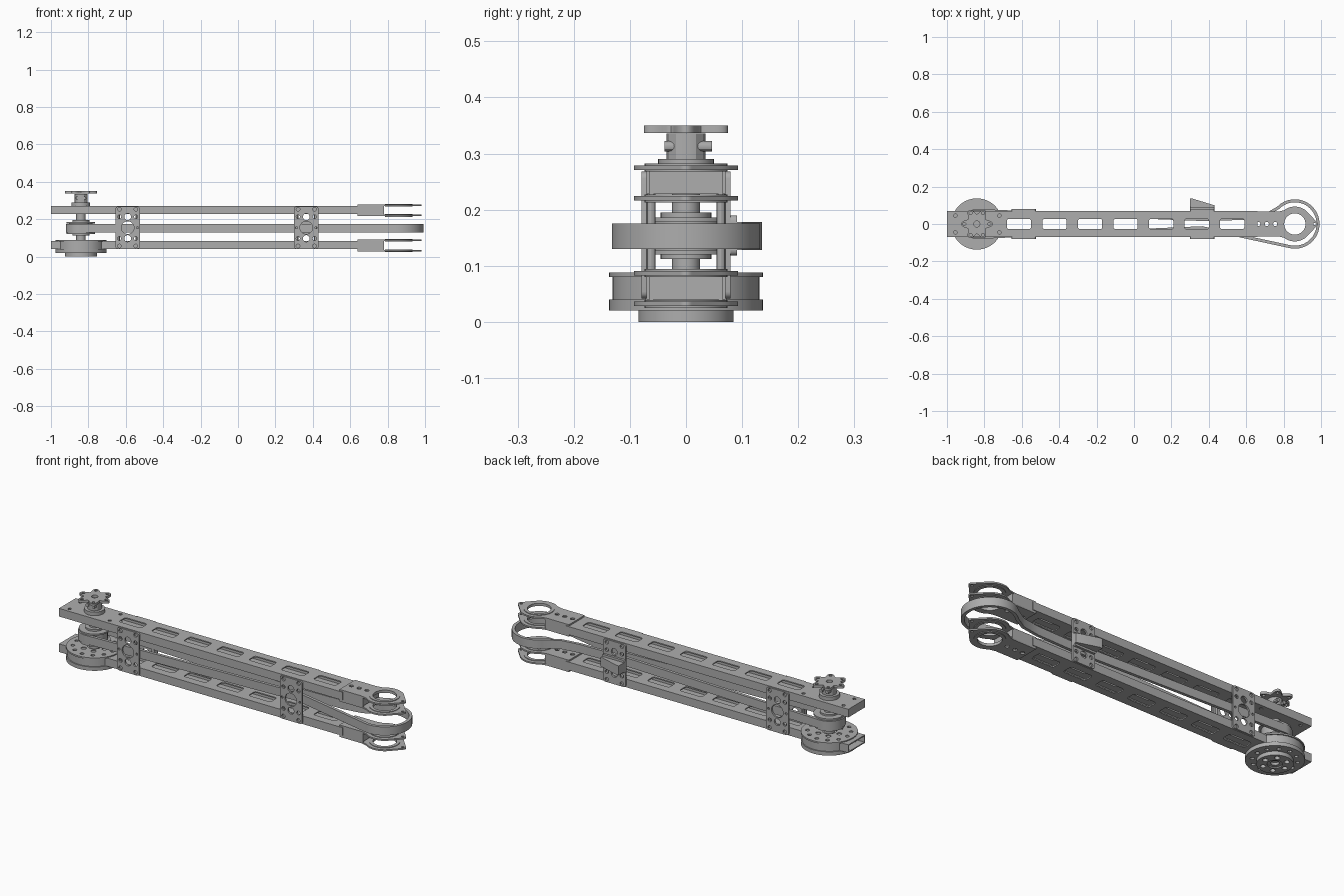
import bpy, bmesh, math
from math import cos, sin, pi, radians

if "Cube" in bpy.data.objects:
    bpy.data.objects.remove(bpy.data.objects["Cube"])

mat = bpy.data.materials.new("plain grey")
mat.diffuse_color = (0.42, 0.42, 0.42, 1)
mat.use_nodes = True
mat.node_tree.nodes["Principled BSDF"].inputs["Base Color"].default_value = mat.diffuse_color


def circle(x, y, r, n=24):
    return [(x + r * cos(2 * pi * i / n), y + r * sin(2 * pi * i / n)) for i in range(n)]


def arc(x, y, r, a0, a1, n=16):
    return [(x + r * cos(radians(a0 + (a1 - a0) * i / n)),
             y + r * sin(radians(a0 + (a1 - a0) * i / n))) for i in range(n + 1)]


def rect(x0, x1, y0, y1, r=0.0):
    if r == 0:
        return [(x0, y0), (x1, y0), (x1, y1), (x0, y1)]
    return (arc(x1 - r, y1 - r, r, 0, 90, 4) + arc(x0 + r, y1 - r, r, 90, 180, 4)
            + arc(x0 + r, y0 + r, r, 180, 270, 4) + arc(x1 - r, y0 + r, r, 270, 360, 4))


def plate(name, loops, z0, z1, upright_y=None):
    """Extrude an outline (first loop) with holes; upright_y stands it facing -y."""
    cu = bpy.data.curves.new(name, 'CURVE')
    cu.dimensions, cu.fill_mode = '2D', 'BOTH'
    cu.extrude = (z1 - z0) / 2
    for pts in loops:
        s = cu.splines.new('POLY')
        s.points.add(len(pts) - 1)
        for p, (x, y) in zip(s.points, pts):
            p.co = (x, y, 0, 1)
        s.use_cyclic_u = True
    tmp = bpy.data.objects.new(name + "_curve", cu)
    bpy.context.collection.objects.link(tmp)
    dg = bpy.context.evaluated_depsgraph_get()
    me = bpy.data.meshes.new_from_object(tmp.evaluated_get(dg))
    bpy.data.objects.remove(tmp)
    bm = bmesh.new()
    bm.from_mesh(me)
    bmesh.ops.remove_doubles(bm, verts=bm.verts, dist=1e-5)
    bmesh.ops.recalc_face_normals(bm, faces=bm.faces)
    for v in bm.verts:
        x, y, z = v.co
        z += (z0 + z1) / 2
        v.co = (x, y, z) if upright_y is None else (x, upright_y - z, y)
    bm.to_mesh(me)
    bm.free()
    me.materials.clear()
    me.materials.append(mat)
    ob = bpy.data.objects.new(name, me)
    bpy.context.collection.objects.link(ob)
    bpy.ops.object.select_all(action='DESELECT')
    ob.select_set(True)
    bpy.context.view_layer.objects.active = ob
    bpy.ops.object.shade_smooth_by_angle(angle=radians(30))
    return ob


AX, TIP = -0.84, 0.86          # shaft and fork bearing positions along x
W = 0.07                       # half width of the arm tubes
slots = [rect(-0.68 + 0.19 * i, -0.55 + 0.19 * i, -0.028, 0.028, 0.012) for i in range(7)]
end_holes = [circle(x, y, 0.009, 12) for x in (-0.955, -0.72) for y in (-0.045, 0.045)]

# Two slotted hollow arm tubes with fork ends
for side, z0, z1 in (("lower", 0.04, 0.083), ("upper", 0.228, 0.271)):
    for part, a, b in (("bottom", z0, z0 + 0.006), ("top", z1 - 0.006, z1)):
        plate(f"{side}_tube_{part}", [rect(-1, 0.66, -W, W)] + slots + end_holes, a, b)
    for s in (-1, 1):
        ys = sorted((s * W, s * (W - 0.006)))
        plate(f"{side}_tube_wall", [rect(-1, 0.66, *ys)], z0 + 0.006, z1 - 0.006)
        ys = sorted((s * 0.066, s * 0.058))
        plate(f"{side}_fork_sleeve", [rect(0.64, 0.78, *ys)], z0 - 0.004, z1 + 0.002)
    plate(f"{side}_fork_end_wall", [rect(0.772, 0.78, -0.058, 0.058)], z0, z1)
    outline = ([(0.64, -0.066), (0.77, -0.066)] + arc(TIP, 0, 0.093, 232, 318)
               + arc(0.968, 0, 0.014, -50, 50, 6) + arc(TIP, 0, 0.093, 42, 128)
               + [(0.77, 0.066), (0.64, 0.066)])
    holes = [circle(TIP, 0, 0.057, 40), circle(0.966, 0, 0.007, 10)]
    holes += [circle(x, 0, 0.011, 12) for x in (0.665, 0.71, 0.755)]
    for a in (z0 - 0.012, z1):
        plate(f"{side}_fork_plate", [outline] + holes, a, a + 0.008)
        plate(f"{side}_bearing_ring", [circle(TIP, 0, 0.074, 40), circle(TIP, 0, 0.057, 40)],
              a - 0.003, a + 0.011)
plate("upper_tube_end_cap", [rect(-1, -0.994, -W + 0.006, W - 0.006)], 0.234, 0.265)

# Drilled clamp plates joining the tubes, with standoffs between
for cx in (-0.59, 0.365):
    holes = [circle(cx, 0.155, 0.034), circle(cx, 0.213, 0.018, 16), circle(cx, 0.097, 0.018, 16)]
    for s in (-1, 1):
        for dz in (-0.098, -0.058, 0.058, 0.098):
            holes.append(circle(cx + s * 0.044, 0.155 + dz, 0.01, 12))
        holes.append(circle(cx + s * 0.052, 0.155, 0.006, 10))
    outline = rect(cx - 0.065, cx + 0.065, 0.042, 0.268, 0.012)
    for y in (-W, W + 0.009):
        plate("clamp_plate", [outline] + holes, 0, 0.009, upright_y=y)
    for x in (cx - 0.05, cx + 0.05):
        for y in (-0.062, 0.062):
            plate("standoff", [circle(x, y, 0.008, 12)], 0.083, 0.228)

# Wedge bracket on the rear clamp plate
plate("wedge_bracket", [[(0.3, 0.079), (0.43, 0.079), (0.43, 0.1), (0.315, 0.135), (0.3, 0.135)]],
      0.128, 0.178)
plate("wedge_bracket_foot", [rect(0.3, 0.43, 0.118, 0.19, 0.01)], 0, 0.012, upright_y=0.091)

# Belt around the pulley, pinched near the clamp and opening to a loop
path = (arc(TIP, 0, 0.124, -104, 135, 48) + [(0.7, 0.045), (0.6, 0.03), (0.365, 0.024)]
        + arc(AX, 0, 0.072, 90, 270, 24) + [(0.365, -0.02)])


def offset(pts, d):
    out = []
    for i, (x, y) in enumerate(pts):
        (ax, ay), (bx, by) = pts[i - 1], pts[(i + 1) % len(pts)]
        l = math.hypot(bx - ax, by - ay)
        out.append((x + d * (by - ay) / l, y - d * (bx - ax) / l))
    return out


plate("drive_belt", [offset(path, 0.008), offset(path, -0.008)], 0.13, 0.175)

# Pulley and shaft
plate("pulley", [circle(AX, 0, 0.063, 32)], 0.128, 0.178)
for a in (0.12, 0.178):
    plate("pulley_flange", [circle(AX, 0, 0.076, 40)], a, a + 0.008)
plate("pulley_collar", [circle(AX, 0, 0.045, 32)], 0.112, 0.195)
plate("shaft", [circle(AX, 0, 0.025, 24)], 0.02, 0.3)

# Round hub wrapped around the lower tube
ring_holes = [circle(AX + 0.105 * cos(a), 0.105 * sin(a), 0.01, 12)
              for a in (i * pi / 6 for i in range(12))]
inner_holes = [circle(AX + 0.058 * cos(a), 0.058 * sin(a), 0.013, 14)
               for a in (i * pi / 3 for i in range(6))]
for a, b in ((0.02, 0.04), (0.08, 0.088)):
    plate("hub_plate", [circle(AX, 0, 0.137, 64), circle(AX, 0, 0.034)] + ring_holes + inner_holes,
          a, b)
for a0 in (33, 213):
    plate("hub_side", [arc(AX, 0, 0.131, a0, a0 + 114, 28)], 0.04, 0.08)
plate("base_flange", [circle(AX, 0, 0.085, 48), circle(AX, 0, 0.036)] + inner_holes, 0, 0.02)
plate("base_bearing", [circle(AX, 0, 0.036), circle(AX, 0, 0.02)], 0.006, 0.03)

# Clamping hub and lobed horn on top
plate("top_bearing_flange", [circle(AX, 0, 0.05, 32)], 0.271, 0.29)
plate("clamp_hub", [circle(AX, 0, 0.035, 12)], 0.29, 0.336)
for x in (-0.018, 0.018):
    plate("clamp_bolt", [circle(AX + x, 0.313, 0.009, 12)], -0.046, 0.038, upright_y=0)
horn = []
for i in range(96):
    a = 2 * pi * i / 96
    r = 0.069 + 0.016 * cos(6 * a)
    horn.append((AX + r * cos(a), r * sin(a)))
horn_holes = [circle(AX + 0.067 * cos(a), 0.067 * sin(a), 0.008, 12)
              for a in (i * pi / 3 for i in range(6))]
plate("lobed_horn", [horn, circle(AX, 0, 0.016, 16)] + horn_holes, 0.337, 0.35)
